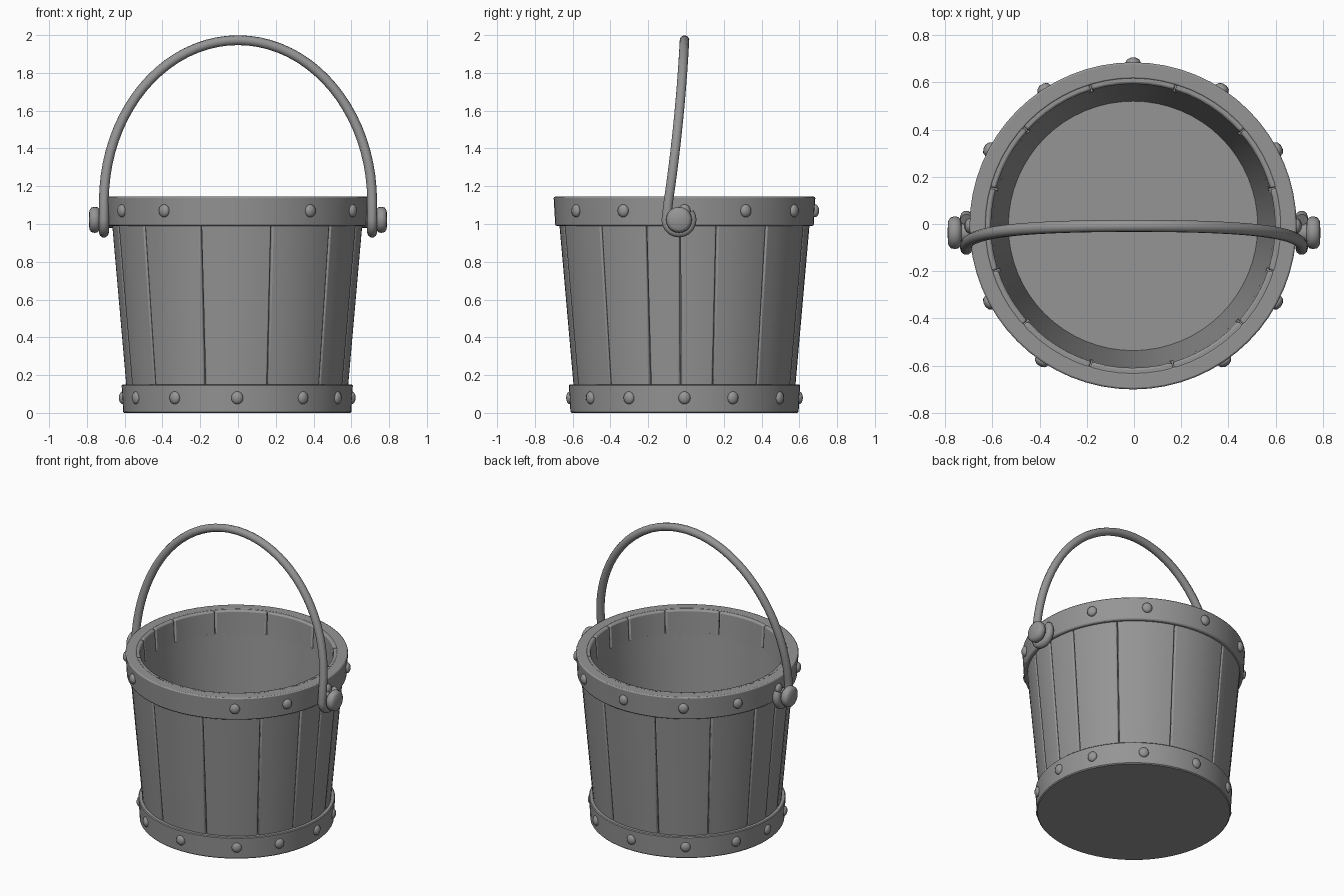
import bpy, bmesh, math
from math import sin, cos, radians, pi

if "Cube" in bpy.data.objects:
    bpy.data.objects.remove(bpy.data.objects["Cube"])

CX, CY = -0.004, -0.008          # bucket axis
GREY = bpy.data.materials.new("dark_grey")
GREY.diffuse_color = (0.3, 0.3, 0.3, 1)
GREY.use_nodes = True
GREY.node_tree.nodes["Principled BSDF"].inputs["Base Color"].default_value = GREY.diffuse_color


def finish(name, bm, bevel=0.0, angle=40):
    bmesh.ops.remove_doubles(bm, verts=bm.verts, dist=1e-5)
    bmesh.ops.recalc_face_normals(bm, faces=bm.faces)
    me = bpy.data.meshes.new(name)
    bm.to_mesh(me)
    bm.free()
    me.materials.append(GREY)
    ob = bpy.data.objects.new(name, me)
    bpy.context.collection.objects.link(ob)
    if bevel:
        m = ob.modifiers.new("bevel", 'BEVEL')
        m.width, m.segments, m.limit_method = bevel, 2, 'ANGLE'
    smooth(ob, angle)
    return ob


def smooth(ob, angle=40):
    bpy.ops.object.select_all(action='DESELECT')
    ob.select_set(True)
    bpy.context.view_layer.objects.active = ob
    bpy.ops.object.shade_smooth_by_angle(angle=radians(angle))


def lathe(name, prof, segs=64, closed=True, bevel=0.0):
    """Spin (radius, z) points around the bucket axis."""
    bm = bmesh.new()
    vs = [bm.verts.new((r, 0, z)) for r, z in prof]
    pairs = list(zip(vs, vs[1:] + vs[:1])) if closed else list(zip(vs, vs[1:]))
    es = [bm.edges.new(p) for p in pairs]
    bmesh.ops.spin(bm, geom=vs + es, cent=(0, 0, 0), axis=(0, 0, 1),
                   angle=2 * pi, steps=segs, use_duplicate=False)
    ob = finish(name, bm, bevel)
    ob.location = (CX, CY, 0)
    return ob


# Top hoop, and bottom hoop with a closed underside
lathe("top_hoop", [(0.622, 1.145), (0.693, 1.145), (0.684, 0.99), (0.64, 0.99)], bevel=0.008)
lathe("bottom_hoop", [(0, 0), (0.598, 0.0), (0.604, 0.006), (0.612, 0.145),
                      (0.607, 0.15), (0.56, 0.15)], closed=False)

# Inner wall with floor
lathe("inner_wall", [(0.57, 0.1), (0.635, 0.995), (0.594, 0.995),
                     (0.528, 0.15), (0, 0.15)], closed=False)

# Staves: curved boards of varied width, boundaries in degrees
cuts = [-2, 15, 41, 73, 107, 138, 165, 182, 198, 222, 253, 286, 318, 342, 358]


def stave(i, a0, a1):
    bm = bmesh.new()
    n = 6
    rings = []
    for k in range(n + 1):
        a = radians(a0 + 0.2 + (a1 - a0 - 0.4) * k / n)
        rings.append([bm.verts.new((r * cos(a), r * sin(a), z)) for r, z in
                      [(0.54, 0.05), (0.579, 0.05), (0.675, 1.143), (0.602, 1.143)]])
    for p, q in zip(rings, rings[1:]):
        for j in range(4):
            bm.faces.new((p[j], p[(j + 1) % 4], q[(j + 1) % 4], q[j]))
    bm.faces.new(rings[0])
    bm.faces.new(rings[-1][::-1])
    ob = finish(f"stave_{i:02d}", bm, 0.009, 35)
    ob.location = (CX, CY, 0)


for i, (a, b) in enumerate(zip(cuts, cuts[1:])):
    stave(i, a, b)


# Rivets on both hoops
def rivet(name, ang, r, z):
    bm = bmesh.new()
    bmesh.ops.create_uvsphere(bm, u_segments=10, v_segments=8, radius=1)
    ob = finish(name, bm, 0, 60)
    a = radians(ang)
    ob.scale = (0.022, 0.032, 0.034)
    ob.rotation_euler = (0, 0, a)
    ob.location = (CX + r * cos(a), CY + r * sin(a), z)


for a in (0, 28, 57, 90, 123, 152, 180, 208, 236, 304, 332):
    rivet("top_rivet", a, 0.692, 1.07)
for a in (0, 25, 56, 90, 124, 155, 180, 208, 237, 270, 305, 331):
    rivet("bottom_rivet", a, 0.606, 0.08)

# Pivot pins: shaft and rounded head
PY, PZ = -0.037, 1.022
for s, side in ((1, "right"), (-1, "left")):
    bm = bmesh.new()
    prof = [(0, 0.63), (0.042, 0.63), (0.042, 0.73), (0.055, 0.733), (0.067, 0.745),
            (0.069, 0.76), (0.065, 0.777), (0.05, 0.787), (0, 0.79)]
    vs = [bm.verts.new((s * x, PY, PZ + r)) for r, x in prof]
    es = [bm.edges.new(p) for p in zip(vs, vs[1:])]
    bmesh.ops.spin(bm, geom=vs + es, cent=(0, PY, PZ), axis=(1, 0, 0),
                   angle=2 * pi, steps=20, use_duplicate=False)
    finish(side + "_pin", bm, 0, 60)

# Handle: leaning arch whose ends curl around the pins
HX, R = 0.71, 0.068
hook = [(HX, PY + R * cos(radians(t)), PZ + R * sin(radians(t)))
        for t in range(396, 179, -18)]
arch = []
for k in range(0, 41):
    t = pi * k / 40
    h = sin(t)
    arch.append((HX * cos(t), -0.093 + 0.085 * h + 0.04 * h * (1 - h), 1.12 + 0.853 * h))
path = hook + arch + [(-x, y, z) for x, y, z in reversed(hook)]
cu = bpy.data.curves.new("handle", 'CURVE')
cu.dimensions = '3D'
cu.bevel_depth = 0.026
cu.bevel_resolution = 3
cu.use_fill_caps = True
cu.materials.append(GREY)
sp = cu.splines.new('POLY')
sp.points.add(len(path) - 1)
for p, c in zip(sp.points, path):
    p.co = (*c, 1)
handle = bpy.data.objects.new("handle", cu)
bpy.context.collection.objects.link(handle)
bpy.ops.object.select_all(action='DESELECT')
handle.select_set(True)
bpy.context.view_layer.objects.active = handle
bpy.ops.object.convert(target='MESH')
smooth(bpy.context.view_layer.objects.active, 50)
